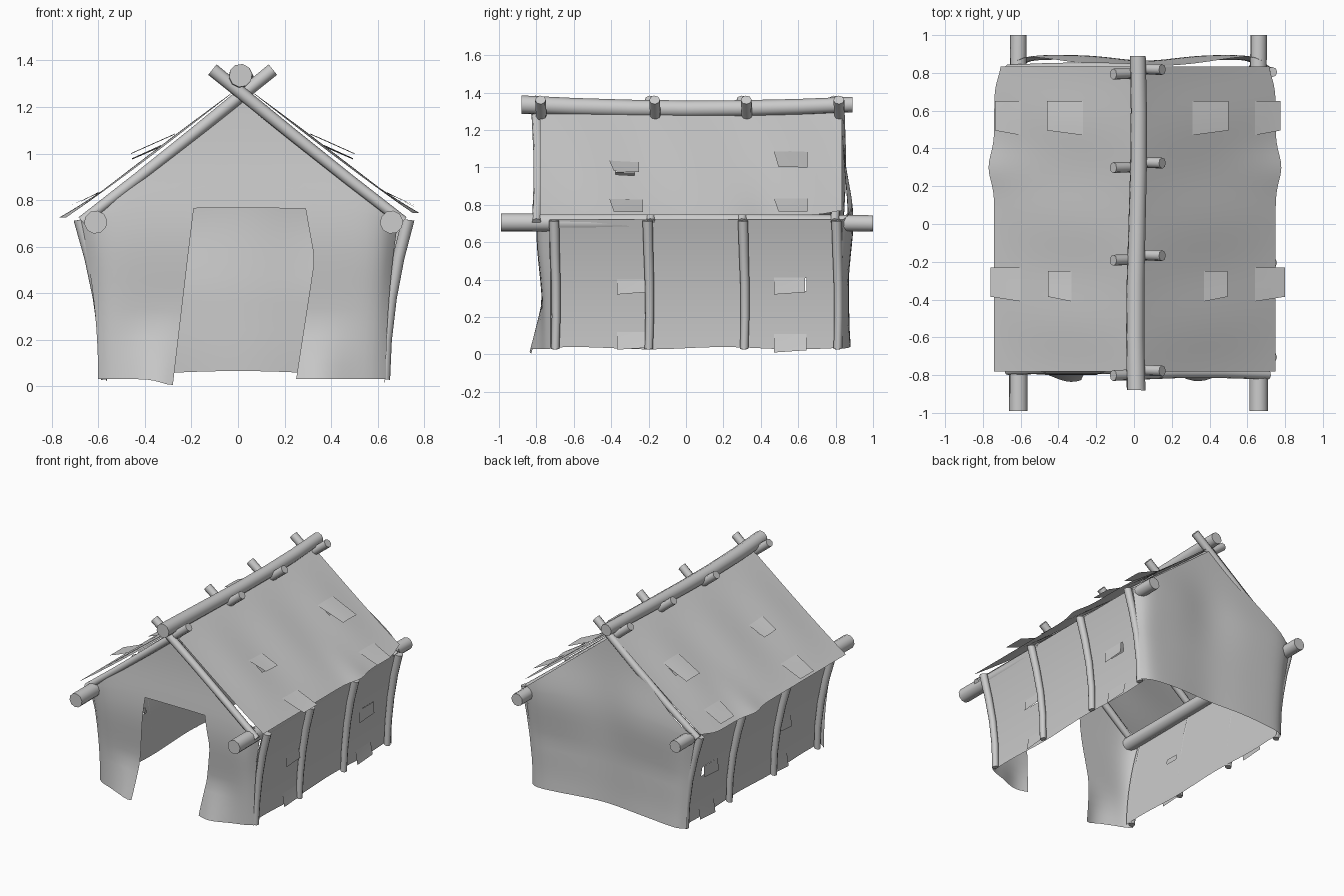
import bpy, bmesh, math
from mathutils import Vector

if "Cube" in bpy.data.objects:
    bpy.data.objects.remove(bpy.data.objects["Cube"])

grey = bpy.data.materials.new("plain_grey")
grey.use_nodes = True
grey.diffuse_color = (0.6, 0.6, 0.6, 1)
grey.node_tree.nodes["Principled BSDF"].inputs["Base Color"].default_value = (0.6, 0.6, 0.6, 1)

MID = 0.02                       # x of the ridge
RAFTER_Y = (-0.785, -0.175, 0.315, 0.81)
POST_Y = (-0.7, -0.2, 0.31, 0.81)


def finish(bm, name):
    mesh = bpy.data.meshes.new(name)
    bm.to_mesh(mesh)
    bm.free()
    mesh.materials.append(grey)
    obj = bpy.data.objects.new(name, mesh)
    bpy.context.collection.objects.link(obj)
    bpy.ops.object.select_all(action='DESELECT')
    obj.select_set(True)
    bpy.context.view_layer.objects.active = obj
    bpy.ops.object.shade_smooth_by_angle(angle=math.radians(55))


def pole(name, path, r0, r1, sides=10):
    """Tapered, capped round pole along a path."""
    bm = bmesh.new()
    pts = [Vector(p) for p in path]
    axis = (pts[-1] - pts[0]).normalized()
    a = axis.orthogonal().normalized()
    b = axis.cross(a)
    angles = [2 * math.pi * k / sides for k in range(sides)]
    rings = []
    for i, p in enumerate(pts):
        r = r0 + (r1 - r0) * i / (len(pts) - 1)
        rings.append([bm.verts.new(p + r * (a * math.cos(t) + b * math.sin(t))) for t in angles])
    for lo, hi in zip(rings, rings[1:]):
        for k in range(sides):
            n = (k + 1) % sides
            bm.faces.new((lo[k], lo[n], hi[n], hi[k]))
    bm.faces.new(rings[0][::-1])
    bm.faces.new(rings[-1])
    finish(bm, name)


def sheet(name, f, nu, nv, outward, hole=lambda c, i, j: False):
    """Cloth grid from f(u, v), with cells dropped where hole() says so."""
    bm = bmesh.new()
    grid = [[bm.verts.new(f(i / nu, j / nv)) for j in range(nv + 1)] for i in range(nu + 1)]
    for i in range(nu):
        for j in range(nv):
            quad = (grid[i][j], grid[i + 1][j], grid[i + 1][j + 1], grid[i][j + 1])
            if not hole(sum((v.co for v in quad), Vector()) / 4, i, j):
                bm.faces.new(quad)
    bmesh.ops.delete(bm, geom=[v for v in bm.verts if not v.link_faces], context='VERTS')
    bm.normal_update()
    if sum((p.normal * p.calc_area() for p in bm.faces), Vector()).dot(Vector(outward)) < 0:
        bmesh.ops.reverse_faces(bm, faces=bm.faces)
    finish(bm, name)


def lerp(a, b, t):
    return a + (b - a) * t


def bump(x, centre, width):
    return math.exp(-((x - centre) / width) ** 2)


def inside(c, y0, y1, lo, hi, h):
    return y0 < c.y < y1 and lo < h < hi


# Ridge pole, sagging slightly
pole("ridge_pole", [(MID - 0.004 + 0.01 * math.sin(3 * y), y, 1.312 + 0.03 * y * y)
                    for y in (-0.88, -0.6, -0.3, 0, 0.3, 0.6, 0.89)], 0.05, 0.042)


def roof_z(x, y):
    """Height of the roof cloth; x is measured from the ridge."""
    billow = 0.006 * (1 - math.cos((y + 0.785) * 2 * math.pi / 0.533))
    return 1.295 - 0.785 * x + 0.024 * (x / 0.74) ** 3 + billow * math.sin(math.pi * min(1, x / 0.74))


def wall_x(s, z):
    """Leaning line of the wall cloth."""
    return 0.033 - 0.01 * z + s * (0.577 + 0.108 * (z / 0.72) ** 2)


for s, side in ((1, "left"), (-1, "right")):
    # Eave poles
    ex = 0.024 + s * 0.636
    pole(side + "_eave_pole", [(ex, -0.99, 0.705), (ex, -0.5, 0.705), (ex - 0.004, 0, 0.71),
                               (ex - 0.004, 0.5, 0.705), (ex, 1.0, 0.70)], 0.05, 0.044)

    # Rafters cross under the ridge and run down to the eaves
    for n, y in enumerate(RAFTER_Y):
        yy = y - s * 0.012
        pole(f"{side}_rafter_{n + 1}",
             [(MID + s * d, yy + 0.008 * math.sin(5 * d), 1.255 - 0.79 * d - 0.006 * math.sin(4 * d))
              for d in (-0.13, 0, 0.2, 0.45, 0.69)], 0.029, 0.024, 8)

    # Wall posts lean in from the eaves
    for n, y in enumerate(POST_Y):
        pole(f"{side}_wall_post_{n + 1}",
             [(wall_x(s, z) + s * 0.022, y + 0.006 * math.sin(6 * z), z)
              for z in (0.03, 0.2, 0.38, 0.55, 0.715)], 0.022, 0.027, 8)

    # Roof cloth with an uneven eave and two cut flaps
    def roof(u, v):
        y = lerp(-0.78, 0.835, u)
        reach = 0.745 + 0.03 * bump(y, 0.3, 0.1) - 0.035 * bump(y, 0.85, 0.1)
        x = v * (reach - s * 0.015)
        return MID + s * x, y, roof_z(x, y) + 0.02 * bump(y, 0.3, 0.1) * v ** 4

    def roof_hole(c, i, j):
        x = abs(c.x - MID)
        return inside(c, 0.5, 0.63, 0.3, 0.38, x) or inside(c, -0.39, -0.27, 0.37, 0.42, x)

    sheet(side + "_roof_cloth", roof, 48, 20, (s, 0, 1), roof_hole)

    # Roof flaps: y range, hinge and tip distance, lift of the tip
    for n, (y0, y1, x0, x1, lift) in enumerate(((0.47, 0.65, 0.29, 0.48, 0.06),
                                                (-0.41, -0.25, 0.35, 0.475, 0.04),
                                                (0.47, 0.65, 0.62, 0.755, 0.03),
                                                (-0.41, -0.23, 0.62, 0.78, 0.045))):
        def flap(u, v):
            x = lerp(x0, x1, v)
            y = lerp(y0, y1, u) + 0.025 * v * (1 - u)
            return MID + s * x, y, roof_z(x, y) + 0.006 + lift * v

        sheet(f"{side}_roof_flap_{n + 1}", flap, 4, 4, (s, 0, 1))

    # Wall cloth with small cut windows
    def wall(u, v):
        y = lerp(-0.73, 0.84, u)
        z = lerp(0.033 + 0.006 * math.sin(8 * y), 0.72, v)
        return wall_x(s, z), y, z

    def wall_hole(c, i, j):
        return inside(c, 0.5, 0.64, 0.33, 0.40, c.z) or inside(c, -0.34, -0.24, 0.33, 0.39, c.z)

    sheet(side + "_wall_cloth", wall, 48, 20, (s, 0, 0), wall_hole)

    # Wall flaps: y range, bottom and top heights
    for n, (y0, y1, z0, z1) in enumerate(((0.47, 0.635, 0.32, 0.41), (-0.37, -0.22, 0.32, 0.40),
                                          (0.47, 0.645, 0.01, 0.11), (-0.37, -0.18, 0.025, 0.12))):
        def wall_flap(u, v):
            y, z = lerp(y0, y1, u), lerp(z1, z0, v) + 0.012 * u * v
            return wall_x(s, z) + s * (0.004 + 0.018 * v), y, z

        sheet(f"{side}_wall_flap_{n + 1}", wall_flap, 3, 3, (s, 0, 0))


# Gable cloths: columns follow the door edges, rows fan up to the ridge
COLS, ROWS, EAVE_ROW = 36, 20, 12


def gable(u, v, depth, wrap, bottom, spread):
    split = EAVE_ROW / ROWS
    t = min(1, v / split)
    # spread holds the foot and eave distance of the right and left edges
    edges = (0.024 - lerp(spread[0], spread[1], t * t), lerp(-0.28, -0.19, t),
             lerp(0.25, 0.33, min(1, t * 1.4)) - 0.04 * max(0, t - 0.7) / 0.3,
             0.024 + lerp(spread[2], spread[3], t * t))
    k = min(2, int(u * 3 + 1e-6))
    x = lerp(edges[k], edges[k + 1], u * 3 - k)
    eave = 0.715 + 0.05 * max(0, 1 - (x / 0.65) ** 4)
    if v <= split:
        z = lerp(bottom(x), eave, t)
    else:
        top = max(eave, 1.27 - 0.8 * abs(x - MID))
        z = lerp(eave, top, (v - split) / (1 - split))
    # The side edges turn in towards the corner posts
    return x, lerp(depth(x, z), wrap, abs(2 * u - 1) ** 12), z


def front_depth(x, z):
    kick = 0.075 * max(0, 1 - z / 0.28) * bump(abs(x), 0.34, 0.14)
    return -0.765 - 0.035 * bump(z, 0.66, 0.28) - kick


def back_depth(x, z):
    billow = 0.06 * bump(z, 0.72, 0.28) + 0.05 * max(0, 1 - z / 0.4) + 0.02 * bump(z, 0.35, 0.2)
    return 0.835 + billow * (1 - 0.5 * bump(x, 0.06, 0.22))


sheet("front_cloth",
      lambda u, v: gable(u, v, front_depth, -0.725, lambda x: 0.03 - 0.025 * bump(x, -0.28, 0.07),
                         (0.625, 0.705, 0.612, 0.665)),
      COLS, ROWS, (0, -1, 0),
      lambda c, i, j: COLS // 3 <= i < 2 * COLS // 3 and j < EAVE_ROW)
sheet("back_cloth",
      lambda u, v: gable(u, v, back_depth, 0.835, lambda x: 0.03 + 0.035 * math.cos(2.4 * x),
                         (0.615, 0.685, 0.625, 0.69)),
      COLS, ROWS, (0, 1, 0))
